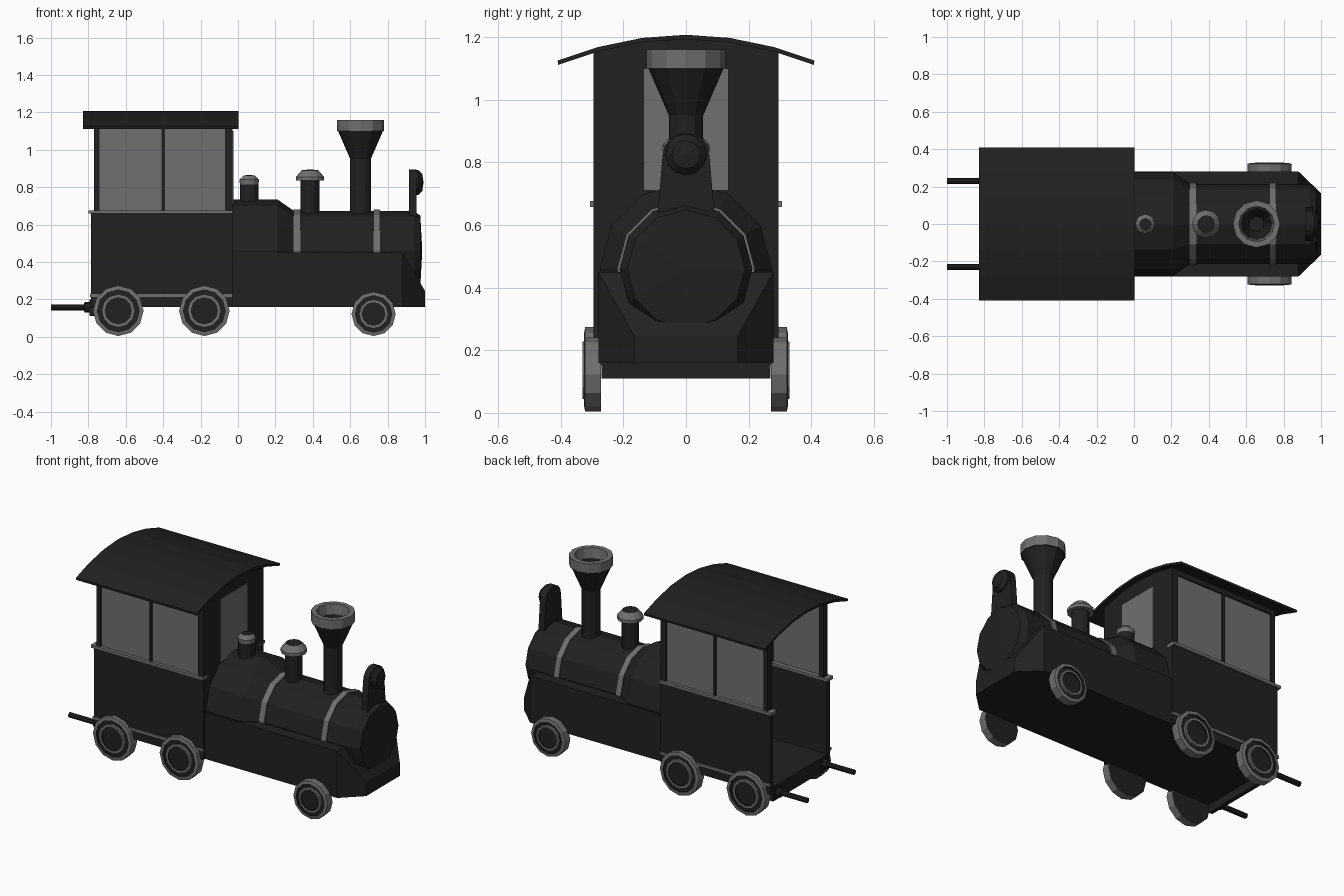
import bpy, bmesh, math
from mathutils import Vector

old = bpy.data.objects.get("Cube")
if old:
    bpy.data.objects.remove(old, do_unlink=True)


def material(name, v):
    m = bpy.data.materials.new(name)
    m.use_nodes = True
    m.diffuse_color = (v, v, v, 1)
    m.node_tree.nodes["Principled BSDF"].inputs["Base Color"].default_value = (v, v, v, 1)
    return m


BLACK = material("black_paint", 0.015)
GREY = material("grey_metal", 0.16)
GLASS = material("grey_glass", 0.16)


def finish(name, bm, mats):
    bmesh.ops.remove_doubles(bm, verts=bm.verts, dist=1e-5)
    bmesh.ops.recalc_face_normals(bm, faces=bm.faces)
    mesh = bpy.data.meshes.new(name)
    bm.to_mesh(mesh)
    bm.free()
    for m in mats:
        mesh.materials.append(m)
    ob = bpy.data.objects.new(name, mesh)
    bpy.context.collection.objects.link(ob)
    return ob


def hull(name, points, mat=BLACK):
    bm = bmesh.new()
    vs = [bm.verts.new(p) for p in points]
    bmesh.ops.convex_hull(bm, input=vs)
    bmesh.ops.dissolve_limit(bm, angle_limit=0.01, verts=bm.verts, edges=bm.edges)
    return finish(name, bm, [mat])


def box(name, xs, ys, zs, mat=BLACK):
    return hull(name, [(x, y, z) for x in xs for y in ys for z in zs], mat)


def prism(name, outline, x0, x1, mat=BLACK):
    """Extrude a closed (y, z) outline along x."""
    bm = bmesh.new()
    face = bm.faces.new([bm.verts.new((x0, y, z)) for y, z in outline])
    new = bmesh.ops.extrude_face_region(bm, geom=[face])["geom"]
    bmesh.ops.translate(bm, vec=(x1 - x0, 0, 0),
                        verts=[v for v in new if isinstance(v, bmesh.types.BMVert)])
    return finish(name, bm, [mat])


def lathe(name, profile, origin, axis, sides=12, greys=()):
    """Turn (radius, distance) points round an axis; listed segments are grey."""
    d = Vector(axis)
    u = Vector((0, 0, 1)) if abs(d.z) < 0.5 else Vector((1, 0, 0))
    w = d.cross(u)
    bm = bmesh.new()
    rings = []
    for r, t in profile:
        ring = []
        for i in range(sides):
            a = math.tau * i / sides
            ring.append(bm.verts.new(Vector(origin) + d * t + (u * math.cos(a) + w * math.sin(a)) * r))
        rings.append(ring)
    for k, (a, b) in enumerate(zip(rings, rings[1:])):
        for i in range(sides):
            j = (i + 1) % sides
            quad = (a[i], a[j], b[j], b[i])
            if profile[k][0] == 0:
                quad = (a[i], b[j], b[i])
            elif profile[k + 1][0] == 0:
                quad = (a[i], a[j], b[i])
            bm.faces.new(quad).material_index = int(k in greys)
    return finish(name, bm, [BLACK, GREY])


# Boiler with firebox, smokebox and bands
lathe("boiler", [(0, -.04), (.275, -.04), (.275, .21), (.212, .3), (.212, .94),
                 (.188, .975), (0, .985)], (0, 0, .46), (1, 0, 0))
for x in (.315, .742):
    lathe("boiler_band", [(.205, -.018), (.22, -.018), (.22, .018), (.205, .018)],
          (x, 0, .46), (1, 0, 0), greys=(0, 1, 2))

# Lower body with tapered nose
hull("lower_body", [(x, s * y, z) for s in (-1, 1) for x, y, z in (
    (-.04, .28, .16), (-.04, .28, .45), (.88, .28, .16), (.88, .28, .45),
    (1, .165, .16), (1, .165, .245))])

# Chimney and domes
lathe("chimney", [(0, .6), (.055, .6), (.055, .95), (.12, 1.1), (.126, 1.1), (.126, 1.16),
                  (.095, 1.16), (.085, 1.1), (.04, .98), (0, .98)],
      (.655, 0, 0), (0, 0, 1), greys=(4, 5, 6))
lathe("steam_dome", [(0, .6), (.05, .6), (.05, .835), (.075, .835), (.075, .855),
                     (.045, .89), (0, .895)],
      (.385, 0, 0), (0, 0, 1), greys=(2, 3, 4))
lathe("sand_dome", [(0, .68), (.05, .68), (.05, .815), (.052, .84), (.03, .862), (0, .866)],
      (.06, 0, 0), (0, 0, 1), greys=(2, 3))

# Headlight on its arched plate
arch = [(.075 * math.cos(math.pi * i / 8), .82 + .075 * math.sin(math.pi * i / 8)) for i in range(9)]
prism("headlight_plate", [(.09, .64)] + arch + [(-.09, .64)], .915, .955)
lathe("headlight", [(0, .94), (.066, .94), (.066, .965), (.045, .985), (0, .992)],
      (0, 0, .825), (1, 0, 0))

# Cab floor, end beam and arched front wall
box("cab_floor", (-.78, -.04), (-.29, .29), (.16, .2))
box("rear_beam", (-.79, -.765), (-.27, .27), (.11, .2))
crown = [(.41, 1.125), (.28, 1.168), (.14, 1.197), (0, 1.207),
         (-.14, 1.197), (-.28, 1.168), (-.41, 1.125)]
prism("cab_front_wall", [(-.295, .16), (.295, .16), (.295, 1.15)]
      + [(y, z - .008) for y, z in crown[1:-1]] + [(-.295, 1.15)], -.07, -.03)
for x in (-.076, -.03):
    box("front_window", (x, x + .006), (-.135, .135), (.71, 1.1), GLASS)
prism("cab_roof", crown + [(y * .995, z - .014) for y, z in reversed(crown)], -.83, .003)

# Cab sides, mirrored
for side, s in (("left", 1), ("right", -1)):
    def sided(name, xs, ys, zs, mat=BLACK):
        box(side + "_" + name, xs, [s * y for y in ys], zs, mat)

    sided("cab_wall", (-.785, -.03), (.265, .295), (.16, .67))
    sided("rear_post", (-.77, -.74), (.255, .295), (.66, 1.16))
    sided("window_mullion", (-.41, -.39), (.27, .293), (.66, 1.16))
    sided("window_header", (-.77, -.03), (.265, .295), (1.115, 1.16))
    sided("side_window", (-.75, -.04), (.278, .287), (.66, 1.13), GLASS)
    sided("waist_trim", (-.8, -.03), (.25, .307), (.658, .676), GREY)
    sided("lower_trim", (-.79, -.03), (.29, .303), (.212, .23), GREY)

    # Buffers
    lathe(side + "_buffer", [(0, 0), (.042, 0), (.042, .02), (.028, .02), (.028, .045),
                             (.016, .05), (.016, .225), (0, .225)],
          (-.775, s * .23, .157), (-1, 0, 0), sides=8)

    # Wheels with raised rims and hub rings
    for x, r in ((-.64, .135), (-.18, .135), (.725, .118)):
        lathe(side + "_wheel", [(0, .272), (r, .272), (r, .322), (r * .83, .326), (r * .83, .316),
                                (r * .66, .316), (r * .66, .33), (r * .54, .33),
                                (r * .54, .322), (0, .322)],
              (x, 0, r + .004), (0, s, 0), greys=(1, 2, 5, 6))
